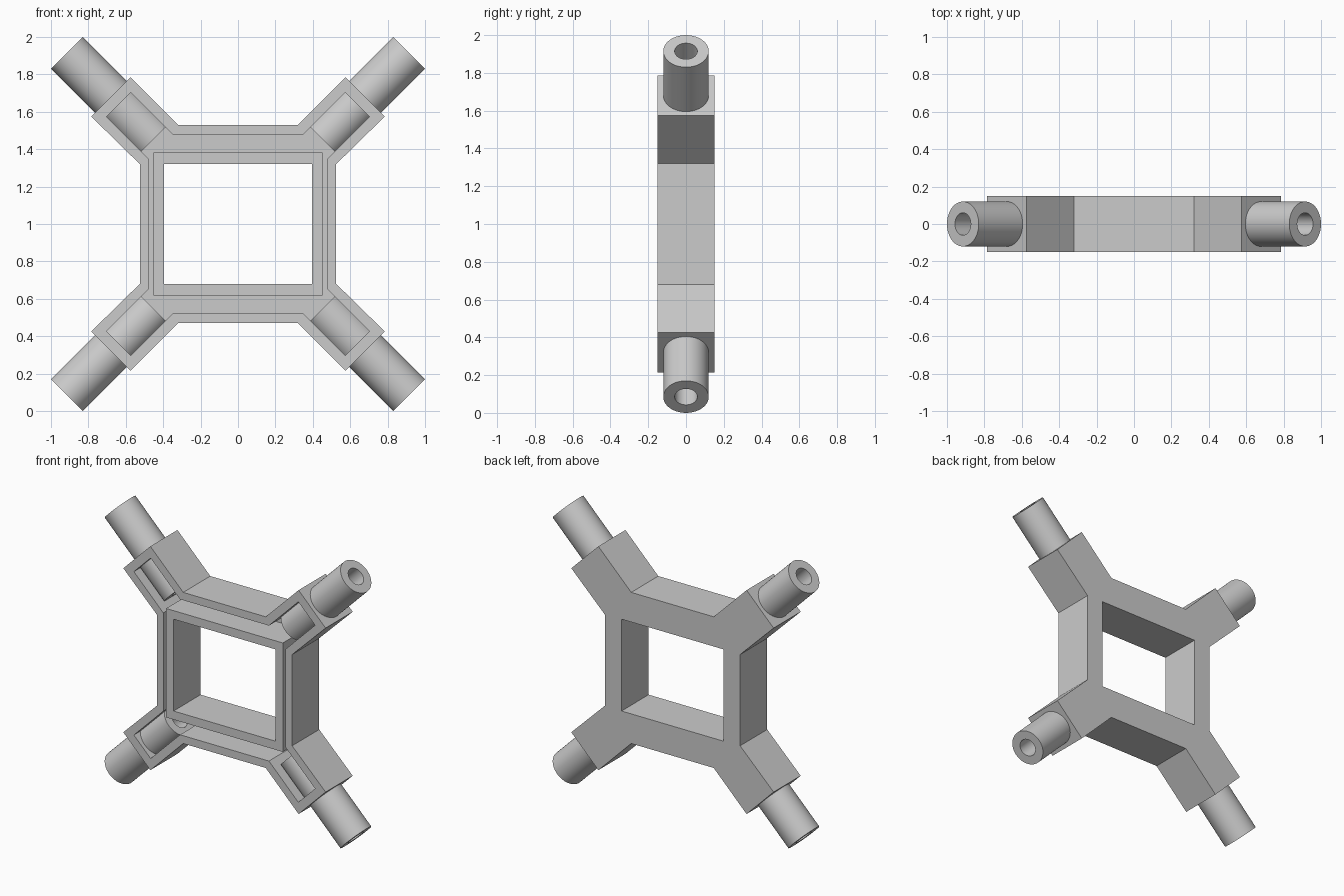
import bpy, bmesh, math
from mathutils import Matrix, Vector

if "Cube" in bpy.data.objects:
    bpy.data.objects.remove(bpy.data.objects["Cube"], do_unlink=True)

CENTRE_Z = 1.0
DEPTH = 0.15       # half thickness of the body
FLOOR = 0.09       # y of the channel floor

grey = bpy.data.materials.new("plain grey")
grey.use_nodes = True
colour = (0.6, 0.6, 0.6, 1)
grey.diffuse_color = colour
grey.node_tree.nodes["Principled BSDF"].inputs["Base Color"].default_value = colour


def make_object(name, bm):
    bmesh.ops.recalc_face_normals(bm, faces=bm.faces)
    mesh = bpy.data.meshes.new(name)
    bm.to_mesh(mesh)
    bm.free()
    mesh.materials.append(grey)
    obj = bpy.data.objects.new(name, mesh)
    bpy.context.collection.objects.link(obj)
    return obj


def mirrored(corner):
    """Repeat one quadrant's points around all four quadrants."""
    loop = []
    for sx, sz in ((1, 1), (1, -1), (-1, -1), (-1, 1)):
        pts = [(x * sx, z * sz) for x, z in corner]
        loop += pts if sx * sz > 0 else pts[::-1]
    return loop


def plate(name, outer, hole, y0, y1):
    """Prism along y with a hole through it."""
    bm = bmesh.new()
    for loop in (outer, hole):
        vs = [bm.verts.new((x, y0, z + CENTRE_Z)) for x, z in loop]
        for a, b in zip(vs, vs[1:] + vs[:1]):
            bm.edges.new((a, b))
    bmesh.ops.triangle_fill(bm, edges=bm.edges[:], use_beauty=True)
    ext = bmesh.ops.extrude_face_region(bm, geom=bm.faces[:])
    moved = [g for g in ext["geom"] if isinstance(g, bmesh.types.BMVert)]
    bmesh.ops.translate(bm, verts=moved, vec=(0, y1 - y0, 0))
    return make_object(name, bm)


def tube(name, sx, sz, start, end, radius, bore=0.0, sides=64):
    """Rod or pipe lying on a diagonal through the centre."""
    axis = Vector((sx, 0, sz)).normalized()
    turn = axis.to_track_quat('Z', 'Y').to_matrix().to_4x4()
    place = Matrix.Translation((0, 0, CENTRE_Z)) @ turn
    bm = bmesh.new()

    def ring(r, d):
        return [bm.verts.new(place @ Vector((r * math.cos(t), r * math.sin(t), d)))
                for t in (math.tau * i / sides for i in range(sides))]

    if bore:
        rings = [ring(radius, start), ring(radius, end), ring(bore, end), ring(bore, start)]
        pairs = zip(rings, rings[1:] + rings[:1])
    else:
        rings = [ring(radius, start), ring(radius, end)]
        pairs = [rings]
        for r in rings:
            bm.faces.new(r)
    for a, b in pairs:
        for i in range(sides):
            j = (i + 1) % sides
            bm.faces.new((a[i], a[j], b[j], b[i]))
    return make_object(name, bm)


def cut(target, cutter):
    mod = target.modifiers.new("cut", 'BOOLEAN')
    mod.operation = 'DIFFERENCE'
    mod.solver = 'EXACT'
    mod.object = cutter
    bpy.context.view_layer.objects.active = target
    bpy.ops.object.modifier_apply(modifier=mod.name)
    bpy.data.objects.remove(cutter, do_unlink=True)


# Body with four diagonal arms and a rectangular opening
outline = mirrored([(0.32, 0.53), (0.575, 0.785), (0.785, 0.575), (0.525, 0.32)])
opening = mirrored([(0.395, 0.322)])
body = plate("frame_body", outline, opening, -DEPTH, DEPTH)

# Open channel in the front, around the inner wall and into the arms
channel = mirrored([(0.345, 0.475), (0.573, 0.703), (0.703, 0.573), (0.475, 0.345)])
inner_wall = mirrored([(0.453, 0.382)])
cut(body, plate("channel_cutter", channel, inner_wall, -DEPTH - 0.1, FLOOR))

# Hollow tubes seated in the arms
for label, sx, sz in (("upper_left", 1, 1), ("upper_right", -1, 1),
                      ("lower_left", 1, -1), ("lower_right", -1, -1)):
    cut(body, tube("socket_cutter", sx, sz, 0.66, 1.2, 0.11))
    pipe = tube(label + "_tube", sx, sz, 0.64, 1.294, 0.12, bore=0.06)
    bpy.ops.object.select_all(action='DESELECT')
    pipe.select_set(True)
    bpy.context.view_layer.objects.active = pipe
    bpy.ops.object.shade_smooth_by_angle(angle=math.radians(30))

# Merge the flat areas of the body
bm = bmesh.new()
bm.from_mesh(body.data)
bmesh.ops.dissolve_limit(bm, angle_limit=0.01, verts=bm.verts[:], edges=bm.edges[:])
bm.to_mesh(body.data)
bm.free()
